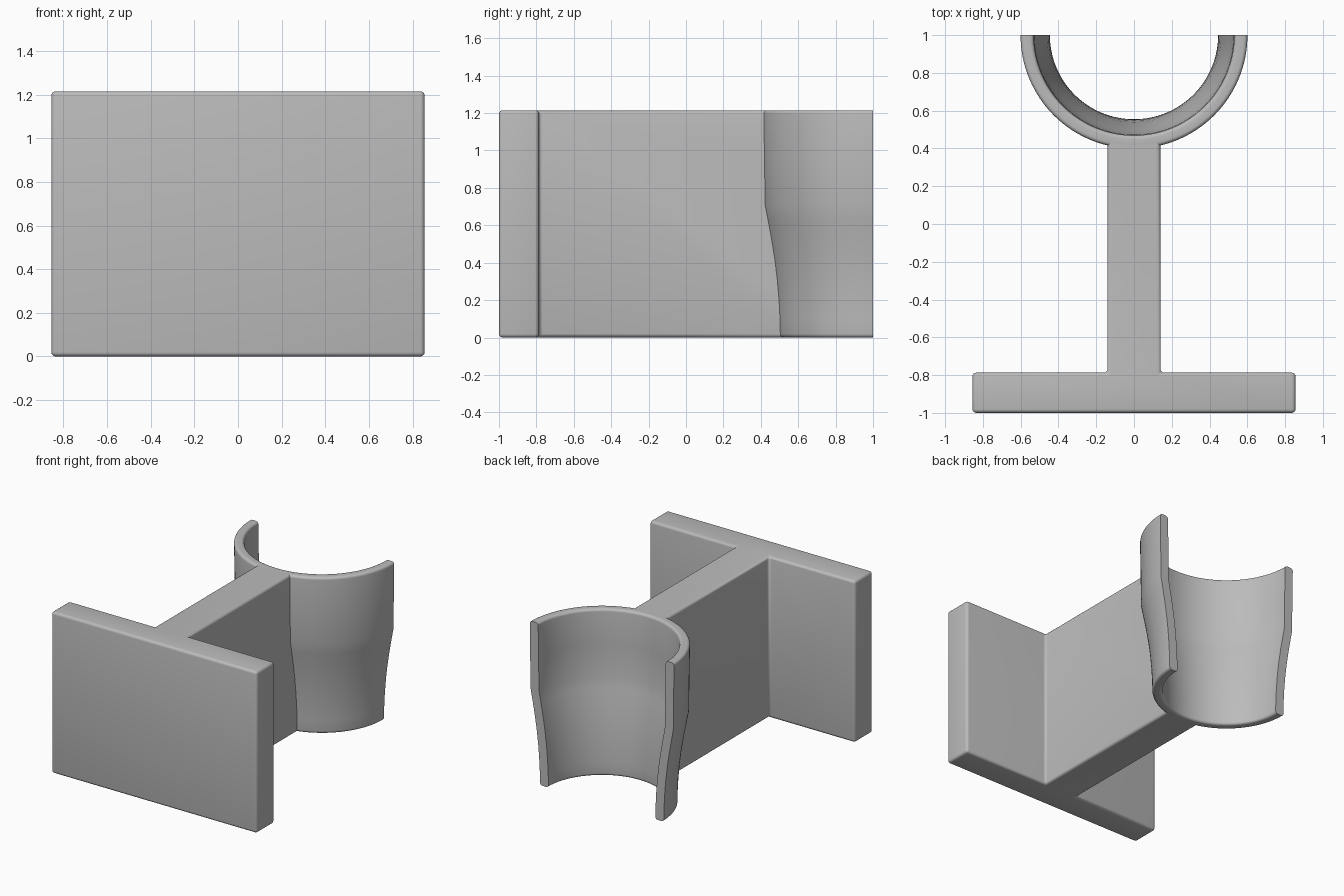
import bpy, bmesh, math

if "Cube" in bpy.data.objects:
    bpy.data.objects.remove(bpy.data.objects["Cube"], do_unlink=True)

HEIGHT = 1.215
ROUND = 0.02
WALL = 0.07

grey = bpy.data.materials.new("plain grey")
grey.use_nodes = True
grey.diffuse_color = (0.5, 0.5, 0.5, 1)
grey.node_tree.nodes["Principled BSDF"].inputs["Base Color"].default_value = (0.5, 0.5, 0.5, 1)


def make_object(name, bm):
    bmesh.ops.recalc_face_normals(bm, faces=bm.faces)
    mesh = bpy.data.meshes.new(name)
    bm.to_mesh(mesh)
    bm.free()
    mesh.materials.append(grey)
    obj = bpy.data.objects.new(name, mesh)
    bpy.context.collection.objects.link(obj)
    return obj


def activate(obj):
    bpy.ops.object.select_all(action='DESELECT')
    obj.select_set(True)
    bpy.context.view_layer.objects.active = obj


def apply_modifiers(obj):
    activate(obj)
    for mod in list(obj.modifiers):
        bpy.ops.object.modifier_apply(modifier=mod.name)


def smooth(obj):
    activate(obj)
    bpy.ops.object.shade_smooth_by_angle(angle=math.radians(35))


def sweep(bm, profile, start, end, steps):
    """Turn a closed (radius, height) profile about the cradle axis and cap it."""
    rings = []
    for i in range(steps + 1):
        a = start + (end - start) * i / steps
        rings.append([bm.verts.new((r * math.cos(a), 1 + r * math.sin(a), z))
                      for r, z in profile])
    n = len(profile)
    for a, b in zip(rings, rings[1:]):
        for k in range(n):
            bm.faces.new((a[k], a[(k + 1) % n], b[(k + 1) % n], b[k]))
    bm.faces.new(rings[0])
    bm.faces.new(rings[-1])


# Outer wall of the cradle, bottom to top: straight foot, flare, upper band
outer = [(0.515, 0), (0.517, 0.1), (0.522, 0.2), (0.531, 0.31), (0.544, 0.42),
         (0.561, 0.53), (0.579, 0.63), (0.594, 0.71), (0.597, 0.95), (0.601, HEIGHT)]
inner = [(r - WALL, z) for r, z in reversed(outer)]

# Round the four rim corners of the wall section
bm = bmesh.new()
section = bm.faces.new([bm.verts.new((r, 0, z)) for r, z in outer + inner])
corners = [v for v in bm.verts if v.co.z < 0.001 or v.co.z > HEIGHT - 0.001]
bmesh.ops.bevel(bm, geom=corners, offset=ROUND, segments=5, profile=0.5, affect='VERTICES')
bm.faces.ensure_lookup_table()
wall = [(v.co.x, v.co.z) for v in bm.faces[0].verts]
bm.free()

# Half round cradle
bm = bmesh.new()
sweep(bm, wall, math.pi, 2 * math.pi, 64)
smooth(make_object("cradle", bm))

# T shaped base plate and web, extruded upwards
half = [(0.855, -1), (0.855, -0.787), (0.14, -0.787), (0.14, 0.8)]
outline = half + [(-x, y) for x, y in reversed(half)]
bm = bmesh.new()
base = bm.faces.new([bm.verts.new((x, y, 0)) for x, y in outline])
top = bmesh.ops.extrude_face_region(bm, geom=[base])
bmesh.ops.translate(bm, vec=(0, 0, HEIGHT),
                    verts=[g for g in top["geom"] if isinstance(g, bmesh.types.BMVert)])
bracket = make_object("plate_and_web", bm)
bevel = bracket.modifiers.new("rounded edges", 'BEVEL')
bevel.width = ROUND
bevel.segments = 4

# Cutter that ends the web inside the cradle wall
bm = bmesh.new()
core = [(r - 0.03, z) for r, z in outer]
core = [(core[0][0], -0.1)] + core + [(core[-1][0], HEIGHT + 0.1)]
rings = [[bm.verts.new((r * math.cos(math.tau * i / 96), 1 + r * math.sin(math.tau * i / 96), z))
          for i in range(96)] for r, z in core]
for a, b in zip(rings, rings[1:]):
    for k in range(96):
        bm.faces.new((a[k], a[(k + 1) % 96], b[(k + 1) % 96], b[k]))
bm.faces.new(rings[0])
bm.faces.new(rings[-1])
cutter = make_object("web_cutter", bm)
cutter.hide_render = True
cut = bracket.modifiers.new("cradle cut", 'BOOLEAN')
cut.operation = 'DIFFERENCE'
cut.solver = 'EXACT'
cut.object = cutter
apply_modifiers(bracket)
bpy.data.objects.remove(cutter, do_unlink=True)
smooth(bracket)
